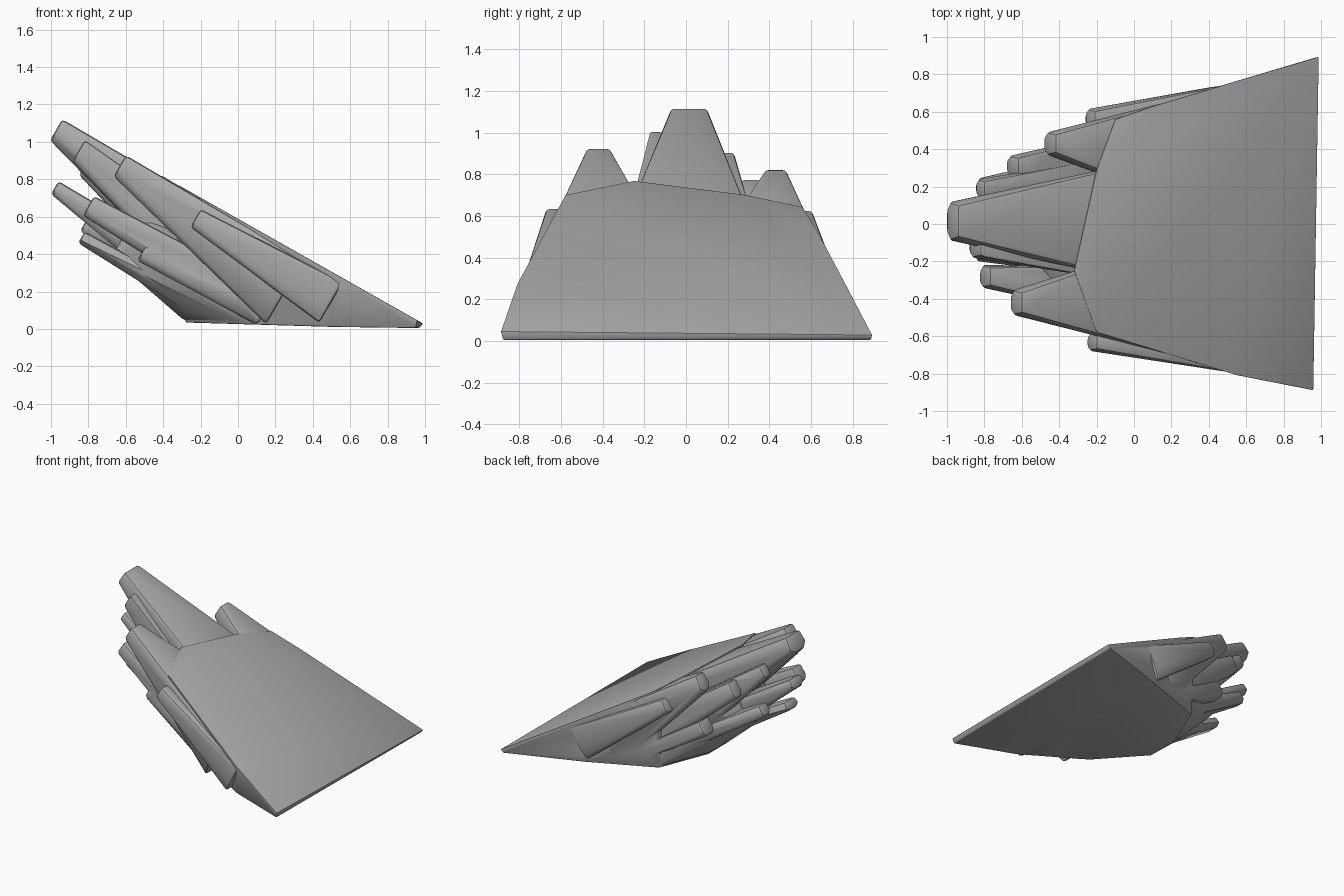
import bpy, bmesh, math
from mathutils import Vector

cube = bpy.data.objects.get("Cube")
if cube:
    bpy.data.objects.remove(cube, do_unlink=True)

stone = bpy.data.materials.new("grey_stone")
stone.use_nodes = True
GREY = (0.4, 0.4, 0.4, 1)
stone.diffuse_color = GREY
stone.node_tree.nodes["Principled BSDF"].inputs["Base Color"].default_value = GREY


def ramp(x):
    """Height of the sloping top face."""
    return 0.04 + (0.97 - x) * 0.566


def floor(x):
    """Height of the slightly tilted underside."""
    return 0.035 - 0.03 * max(0, min(1, x + 0.3))


def select_only(ob):
    bpy.ops.object.select_all(action='DESELECT')
    ob.select_set(True)
    bpy.context.view_layer.objects.active = ob


def hull(name, points, bevel, lift=0.0):
    """Convex block with worn edges, kept above the floor."""
    bm = bmesh.new()
    for x, y, z in points:
        bm.verts.new((x, y, max(z, floor(x) + lift)))
    res = bmesh.ops.convex_hull(bm, input=bm.verts)
    junk = {v for v in res["geom_interior"] + res["geom_unused"]
            if isinstance(v, bmesh.types.BMVert)}
    bmesh.ops.delete(bm, geom=list(junk), context='VERTS')
    bmesh.ops.dissolve_limit(bm, angle_limit=math.radians(2), verts=bm.verts, edges=bm.edges)
    bmesh.ops.recalc_face_normals(bm, faces=bm.faces)
    mesh = bpy.data.meshes.new(name)
    bm.to_mesh(mesh)
    bm.free()
    ob = bpy.data.objects.new(name, mesh)
    bpy.context.collection.objects.link(ob)
    mesh.materials.append(stone)
    mod = ob.modifiers.new("worn_edges", 'BEVEL')
    mod.width = bevel
    mod.segments = 2
    mod.limit_method = 'ANGLE'
    mod.angle_limit = math.radians(35)
    select_only(ob)
    bpy.ops.object.modifier_apply(modifier=mod.name)
    return ob


def fuse(rock, part):
    """Merge a part into the rock so that no inner faces remain."""
    mod = rock.modifiers.new("fuse", 'BOOLEAN')
    mod.operation = 'UNION'
    mod.solver = 'EXACT'
    mod.object = part
    select_only(rock)
    bpy.ops.object.modifier_apply(modifier=mod.name)
    bpy.data.objects.remove(part, do_unlink=True)


def section(top, width, depth, waist):
    """Six-sided cross-section hanging below its top edge, leaning back."""
    lean = Vector((-0.5, 0, -0.87)) * depth
    t = Vector(top)
    return [t + lean * k + Vector((0, width * s * side, 0))
            for k, s in ((0, 0.5), (0.7, waist), (1, 0.32)) for side in (-1, 1)]


def column(name, tip, tip_size, root, root_size):
    return hull(name, section(tip, *tip_size, 0.6) + section(root, *root_size, 0.42), 0.018, 0.004)


# Main wedge: footprint on the ground plus the sloping top
footprint = [(0.97, 0.89), (0.4, 0.7), (-0.12, 0.5), (-0.28, 0.12),
             (-0.28, -0.14), (0.03, -0.46), (0.5, -0.72), (0.95, -0.88)]
crest = [(0.99, 0.895), (0.6, 0.78), (0.1, 0.63), (-0.1, 0.56), (-0.2, 0.29),
         (-0.32, -0.25), (-0.2, -0.58), (0.2, -0.69), (0.55, -0.81), (0.96, -0.89)]
rock = hull("rock_ramp", [(x, y, 0) for x, y in footprint]
            + [(x, y, ramp(x)) for x, y in crest], 0.006)

# Overhanging cliff mass that the columns grow out of
fuse(rock, hull("cliff_mass", [(x * 0.99, y * 0.99, 0) for x, y in footprint[1:-1]]
     + [(-0.54, -0.15, 0.62), (-0.54, 0.17, 0.62), (-0.68, -0.17, 0.38), (-0.62, 0.16, 0.38),
        (-0.44, -0.32, 0.53), (-0.42, 0.36, 0.53), (0.05, -0.56, 0.32), (0.05, 0.57, 0.32)],
     0.03, 0.002))

# Three large columns level with the top, their roots sinking into it
for name, x, y, size, rx, ry, rsize in (
        ("centre_column", -0.94, 0.015, (0.17, 0.13), 0.2, 0.01, (0.72, 0.5)),
        ("front_column", -0.60, -0.42, (0.11, 0.13), 0.35, -0.39, (0.7, 0.4)),
        ("back_column", -0.42, 0.43, (0.1, 0.13), 0.35, 0.385, (0.62, 0.4))):
    fuse(rock, column(name, (x, y, ramp(x)), size, (rx, ry, ramp(rx) - 0.02), rsize))

# Smaller columns stepping down the cliff
for name, tip, size, root, rsize in (
        ("front_low_column", (-0.2, -0.63, 0.64), (0.08, 0.11), (0.56, -0.71, 0.25), (0.18, 0.25)),
        ("back_low_column", (-0.21, 0.56, 0.63), (0.09, 0.11), (0.5, 0.66, 0.27), (0.17, 0.26)),
        ("centre_front_rib", (-0.82, -0.12, 1.01), (0.1, 0.13), (-0.1, -0.17, 0.5), (0.26, 0.3)),
        ("centre_back_rib", (-0.8, 0.19, 0.91), (0.08, 0.1), (-0.1, 0.24, 0.45), (0.25, 0.3)),
        ("back_mid_rib", (-0.62, 0.31, 0.78), (0.09, 0.13), (0.2, 0.4, 0.25), (0.32, 0.25)),
        ("front_mid_rib", (-0.77, -0.28, 0.71), (0.1, 0.12), (0.2, -0.39, 0.2), (0.34, 0.22)),
        ("under_centre_column", (-0.96, 0.02, 0.79), (0.13, 0.08), (-0.05, 0, 0.25), (0.4, 0.25)),
        ("under_front_column", (-0.82, -0.12, 0.52), (0.13, 0.07), (-0.12, -0.12, 0.14), (0.35, 0.12)),
        ("under_back_column", (-0.8, 0.19, 0.6), (0.09, 0.09), (0, 0.24, 0.14), (0.4, 0.15)),
        ("front_skirt", (-0.48, -0.34, 0.47), (0.12, 0.12), (0.15, -0.42, 0.1), (0.25, 0.12)),
        ("back_skirt", (-0.42, 0.38, 0.45), (0.12, 0.12), (0.15, 0.45, 0.1), (0.28, 0.12))):
    fuse(rock, column(name, tip, size, root, rsize))

select_only(rock)
bpy.ops.object.shade_smooth_by_angle(angle=math.radians(30))
